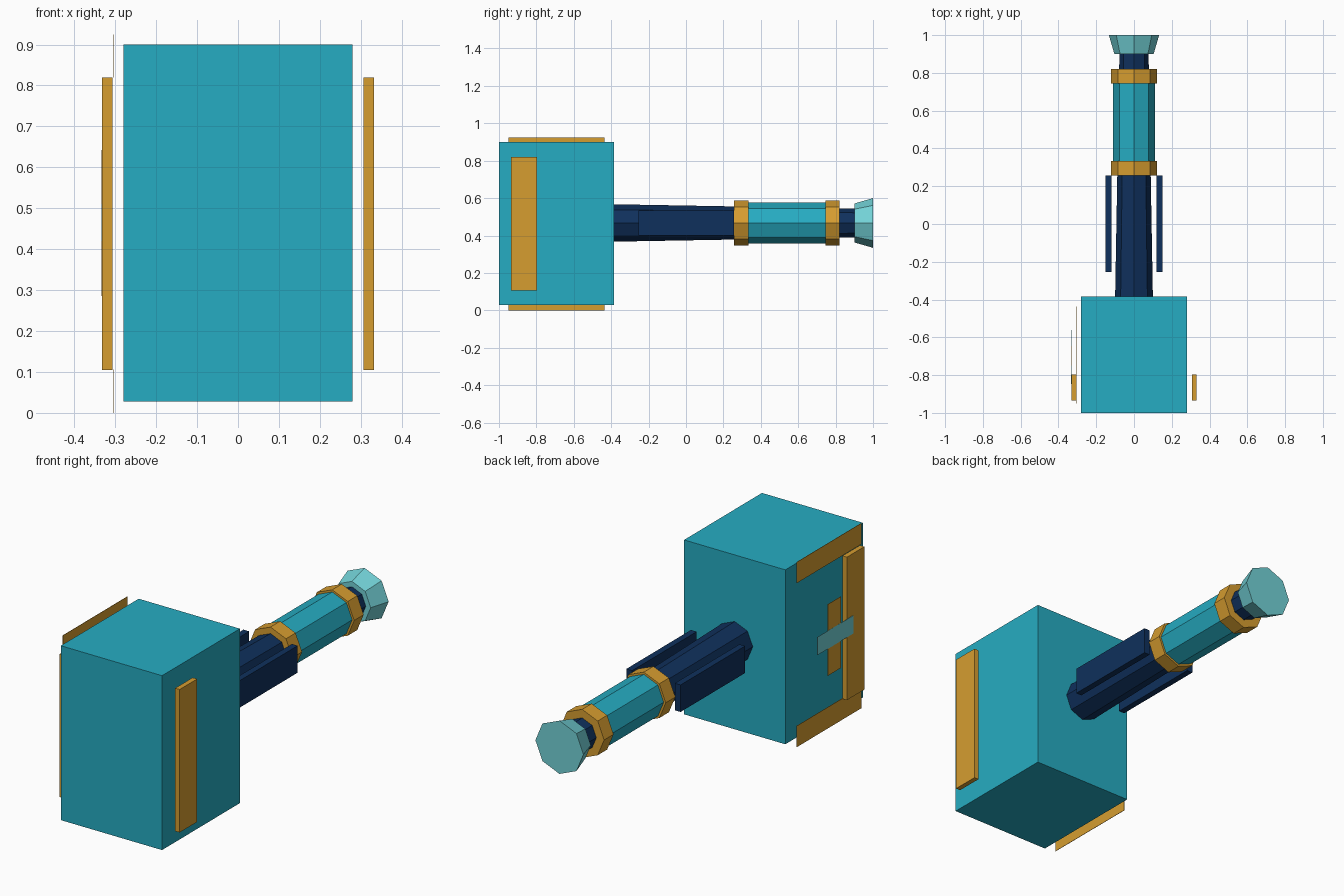
import bpy, math

if "Cube" in bpy.data.objects:
    bpy.data.objects.remove(bpy.data.objects["Cube"])


def linear(c):
    c /= 255
    return c / 12.92 if c <= 0.04045 else ((c + 0.055) / 1.055) ** 2.4


def material(name, rgb):
    m = bpy.data.materials.new(name)
    m.diffuse_color = (*[linear(c) for c in rgb], 1)
    m.use_nodes = True
    m.node_tree.nodes["Principled BSDF"].inputs["Base Color"].default_value = m.diffuse_color
    return m


TEAL = material("teal", (38, 172, 194))
GOLD = material("gold", (214, 157, 48))
NAVY = material("navy", (15, 48, 92))
PALE = material("pale_teal", (115, 210, 215))


def finish(name, mat):
    ob = bpy.context.object
    ob.name = name
    ob.data.name = name
    ob.data.materials.append(mat)
    return ob


def box(name, mat, x, y, z):
    """Box from (min, max) ranges on each axis."""
    bpy.ops.mesh.primitive_cube_add(size=1, location=[(r[0] + r[1]) / 2 for r in (x, y, z)])
    bpy.context.object.scale = [r[1] - r[0] for r in (x, y, z)]
    bpy.ops.object.transform_apply(location=False, rotation=False, scale=True)
    return finish(name, mat)


AXIS_Z = 0.467


def octagon(name, mat, y0, y1, r0, r1):
    """Eight-sided section along y, corners on the x and z axes."""
    bpy.ops.mesh.primitive_cone_add(vertices=8, radius1=r0, radius2=r1, depth=y1 - y0,
                                    location=(0, (y0 + y1) / 2, AXIS_Z),
                                    rotation=(-math.pi / 2, 0, 0))
    return finish(name, mat)


# Hammer head
box("head", TEAL, (-0.28, 0.28), (-1.0, -0.385), (0.028, 0.9))

# Upright strips floating off both sides, and navy rails beside the shaft
for side, s in (("left", -1), ("right", 1)):
    box(f"side_strip_{side}", GOLD, sorted((s * 0.307, s * 0.332)), (-0.935, -0.797), (0.105, 0.82))
    box(f"shaft_rail_{side}", NAVY, sorted((s * 0.118, s * 0.15)), (-0.253, 0.257), (0.4, 0.535))

# Thin trim plates on the left side only
box("trim_top", GOLD, (-0.306, -0.304), (-0.95, -0.437), (0.82, 0.925))
box("trim_bottom", GOLD, (-0.306, -0.304), (-0.95, -0.437), (0.0, 0.106))
box("cross_upright", GOLD, (-0.333, -0.331), (-0.75, -0.645), (0.285, 0.642))
box("cross_bar", PALE, (-0.3335, -0.332), (-0.848, -0.562), (0.42, 0.51))

# Handle: tapered shaft, grip, two bands and flared pommel
octagon("shaft", NAVY, -0.39, 0.905, 0.1, 0.077)
octagon("grip", TEAL, 0.27, 0.81, 0.11, 0.11)
octagon("front_band", GOLD, 0.257, 0.333, 0.121, 0.121)
octagon("rear_band", GOLD, 0.745, 0.82, 0.121, 0.121)
octagon("pommel", PALE, 0.9, 1.0, 0.104, 0.133)
